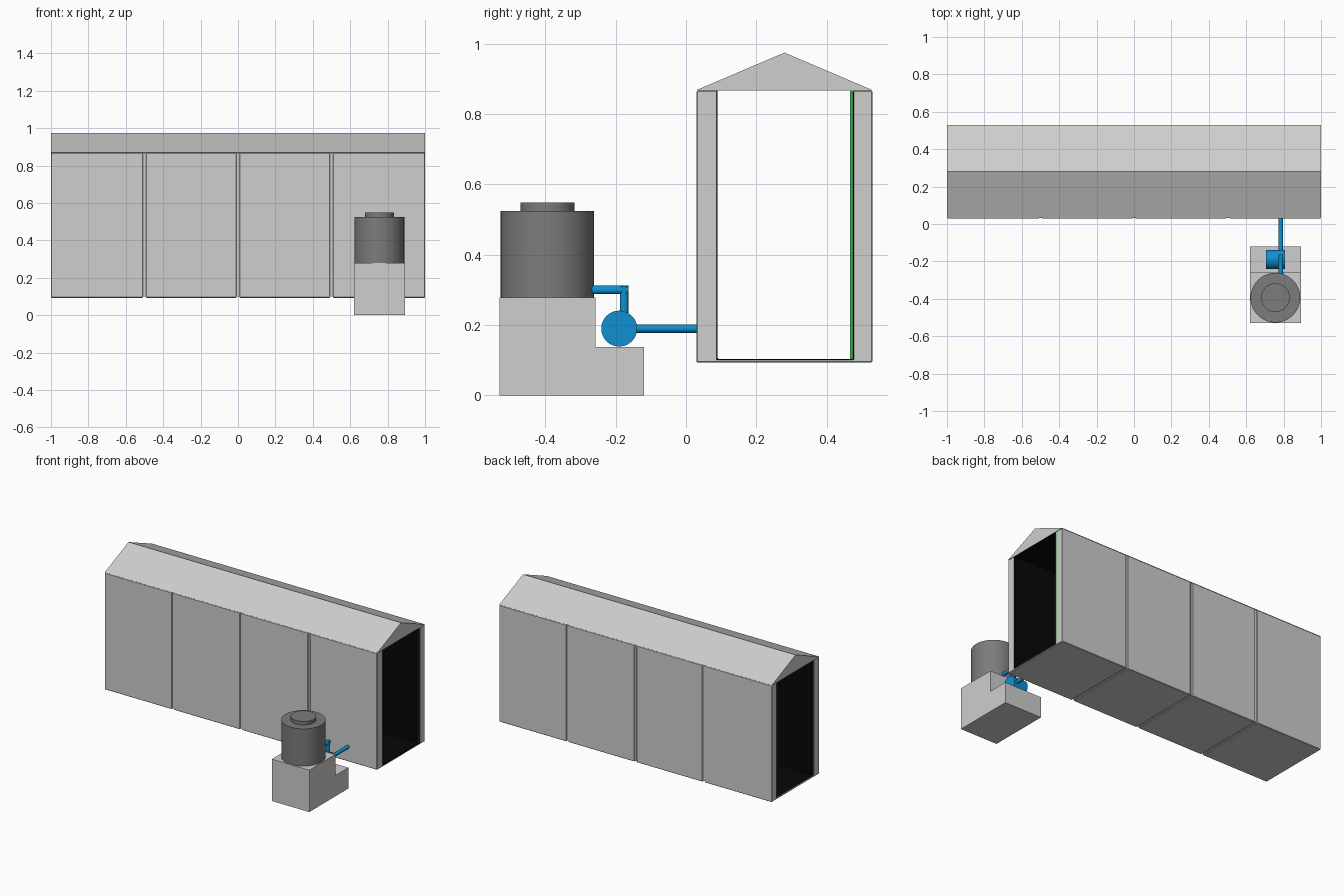
import bpy, bmesh, math
from mathutils import Vector, Matrix

if "Cube" in bpy.data.objects:
    bpy.data.objects.remove(bpy.data.objects["Cube"])


def mat(name, rgb):
    m = bpy.data.materials.new(name)
    m.diffuse_color = (*rgb, 1)
    m.use_nodes = True
    m.node_tree.nodes["Principled BSDF"].inputs["Base Color"].default_value = m.diffuse_color
    return m


GREY = mat("light grey", (0.62, 0.62, 0.62))
DARK = mat("dark grey", (0.2, 0.2, 0.2))
BLUE = mat("blue", (0.005, 0.28, 0.64))
BLACK = mat("black", (0.002, 0.002, 0.002))
GREEN = mat("green", (0.05, 0.42, 0.09))


def finish(bm, name, mats):
    bmesh.ops.recalc_face_normals(bm, faces=bm.faces)
    me = bpy.data.meshes.new(name)
    bm.to_mesh(me)
    bm.free()
    ob = bpy.data.objects.new(name, me)
    bpy.context.collection.objects.link(ob)
    for m in mats:
        me.materials.append(m)
    return ob


def extrude(name, profile, x0, x1, mats, rule=None):
    """Extrude a (y, z) outline along x; rule(normal, centre) gives the material slot."""
    bm = bmesh.new()
    f = bm.faces.new([bm.verts.new((x0, y, z)) for y, z in profile])
    r = bmesh.ops.extrude_face_region(bm, geom=[f])
    verts = [v for v in r["geom"] if isinstance(v, bmesh.types.BMVert)]
    bmesh.ops.translate(bm, verts=verts, vec=(x1 - x0, 0, 0))
    bmesh.ops.recalc_face_normals(bm, faces=bm.faces)
    if rule:
        for f in bm.faces:
            f.material_index = rule(f.normal, f.calc_center_median())
    return finish(bm, name, mats)


def cylinder(name, a, b, r, m, sides=48):
    a, b = Vector(a), Vector(b)
    bm = bmesh.new()
    rot = Vector((0, 0, 1)).rotation_difference(b - a).to_matrix().to_4x4()
    bmesh.ops.create_cone(bm, cap_ends=True, segments=sides, radius1=r, radius2=r,
                          depth=(b - a).length,
                          matrix=Matrix.Translation((a + b) / 2) @ rot)
    for f in bm.faces:
        f.smooth = len(f.verts) == 4
    for e in bm.edges:
        e.smooth = all(len(f.verts) == 4 for f in e.link_faces)
    return finish(bm, name, [m])


# hall shell dimensions
Y0, Y1, Z0, Z1 = 0.03, 0.53, 0.093, 0.867
IN0, IN1, FLOOR = 0.09, 0.475, 0.103


def channel(d, e):
    """U-shaped section, outside inset by d and inside by e."""
    return [(Y0 + d, Z0 + d), (Y1 - d, Z0 + d), (Y1 - d, Z1), (IN1 + e, Z1),
            (IN1 + e, FLOOR - e), (IN0 - e, FLOOR - e), (IN0 - e, Z1), (Y0 + d, Z1)]


def inside_black(n, c):
    inner = IN0 - 0.01 < c.y < IN1 + 0.01 and c.z > FLOOR - 0.002
    return 1 if inner and abs(n.x) < 0.5 else 0


# four wall modules separated by narrow joints, over a slightly inset core
for i in range(4):
    x0 = -1 + 0.5 * i + (0.007 if i else 0)
    x1 = -0.5 + 0.5 * i - (0.007 if i < 3 else 0)
    ob = extrude(f"wall_module_{i + 1}", channel(0, 0), x0, x1, [GREY, BLACK], inside_black)
    bev = ob.modifiers.new("edge", "BEVEL")
    bev.width = 0.003
    bev.segments = 1
    bev.limit_method = "ANGLE"
extrude("wall_core", channel(0.006, 0.001), -0.99, 0.99, [GREY, BLACK], inside_black)

# gable roof with a dark ceiling
extrude("roof", [(Y0 + 0.004, Z1), (Y1 - 0.004, Z1), (Y1 - 0.001, Z1 + 0.002),
                 (0.28, 0.975), (Y0 + 0.001, Z1 + 0.002)], -1, 1, [GREY, BLACK],
        lambda n, c: 1 if n.z < -0.9 else 0)

# thin lining panel on the back wall, green at its end edges
extrude("lining_panel", [(0.467, FLOOR), (0.4755, FLOOR), (0.4755, Z1), (0.467, Z1)],
        -0.999, 0.999, [BLACK, GREEN], lambda n, c: 1 if abs(n.x) > 0.5 else 0)

# stepped plinth
extrude("plinth", [(-0.53, 0), (-0.12, 0), (-0.12, 0.138), (-0.257, 0.138),
                   (-0.257, 0.278), (-0.53, 0.278)], 0.619, 0.894, [GREY])

# tank and lid
TX, TY = 0.756, -0.394
cylinder("tank", (TX, TY, 0.278), (TX, TY, 0.525), 0.133, DARK, 64)
cylinder("tank_lid", (TX, TY, 0.525), (TX, TY, 0.548), 0.077, DARK, 64)

# pump drum and pipes
PX, PR = 0.785, 0.012
cylinder("pump_drum", (0.705, -0.19, 0.19), (0.806, -0.19, 0.19), 0.051, BLUE)
cylinder("outlet_pipe", (PX, -0.15, 0.19), (PX, 0.04, 0.19), PR, BLUE, 24)
cylinder("tank_pipe", (PX, -0.29, 0.30), (PX, -0.164, 0.30), PR, BLUE, 24)
cylinder("down_pipe", (PX, -0.176, 0.311), (PX, -0.176, 0.22), PR, BLUE, 24)
